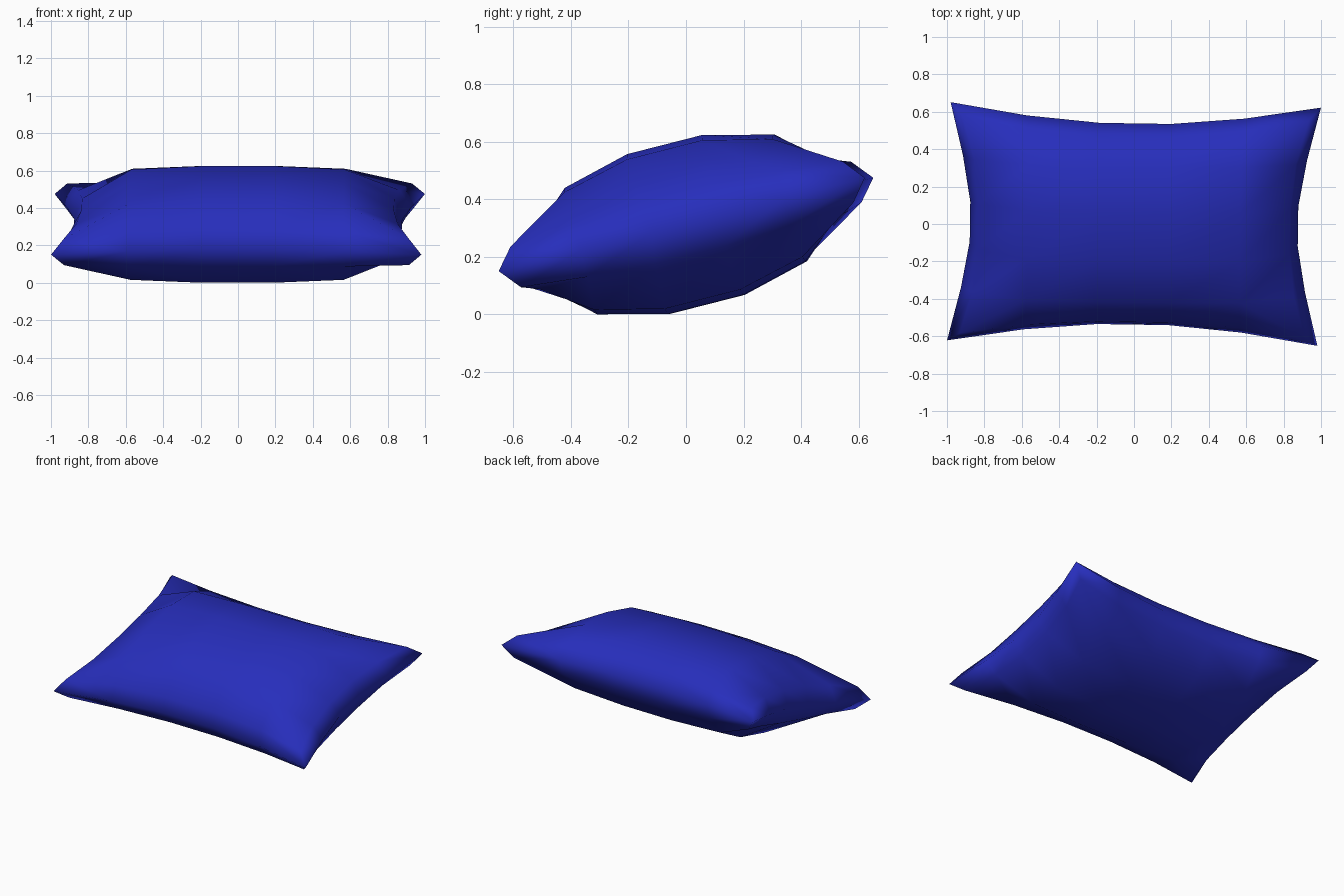
import bpy, bmesh, math
from mathutils import Matrix

if "Cube" in bpy.data.objects:
    bpy.data.objects.remove(bpy.data.objects["Cube"])

# One quarter of the upper cover: [x step][y step] -> (x, y, height)
COVER = [
    [(.19, .135, .287), (.19, .374, .227), (.19, .515, .10)],
    [(.57, .135, .268), (.57, .374, .211), (.575, .54, .095)],
    [(.835, .125, .11), (.86, .365, .095), (.922, .597, .073)],
]
# Seam of the same quarter, keyed by (x step, y step)
SEAM = {(0, 2): (.19, .555), (1, 2): (.58, .59), (2, 2): (.99, .657),
        (2, 1): (.92, .365), (2, 0): (.877, .11)}


def fold(i):
    """Grid index 0..5 -> mirror sign and quarter step."""
    return (1, i - 3) if i > 2 else (-1, 2 - i)


bm = bmesh.new()
grids = {1: {}, -1: {}}
seam = {}
for i in range(6):
    for j in range(6):
        (sx, a), (sy, b) = fold(i), fold(j)
        x, y, h = COVER[a][b]
        for side in grids:
            grids[side][i, j] = bm.verts.new((sx * x, sy * y, side * h))
        if (a, b) in SEAM:
            x, y = SEAM[a, b]
            seam[i, j] = bm.verts.new((sx * x, sy * y, 0))

# Outline walked once around
rim = ([(i, 0) for i in range(5)] + [(5, j) for j in range(5)]
       + [(i, 5) for i in range(5, 0, -1)] + [(0, j) for j in range(5, 0, -1)])

for side, g in grids.items():
    # Cover panels; corners are ridged except one tucked corner per side
    tucked = (0, 4) if side == 1 else (4, 0)
    for i in range(5):
        for j in range(5):
            p, q, r, s = g[i, j], g[i + 1, j], g[i + 1, j + 1], g[i, j + 1]
            if i in (0, 4) and j in (0, 4):
                if (i == j) != ((i, j) == tucked):
                    tris = ((p, q, r), (p, r, s))
                else:
                    tris = ((p, q, s), (q, r, s))
                if (i, j) == tucked:
                    tris = ((p, q, r), (p, r, s))
                for t in tris:
                    bm.faces.new(t)
            else:
                bm.faces.new((p, q, r, s))
    # Strip joining the cover to the seam
    for k, c in enumerate(rim):
        d = rim[(k + 1) % len(rim)]
        bm.faces.new((g[c], g[d], seam[d], seam[c]))

bmesh.ops.recalc_face_normals(bm, faces=bm.faces)
# Lean the cushion back and set it on the ground
lean = math.radians(14.3)
bm.transform(Matrix.Rotation(-.015, 4, 'Z') @ Matrix.Rotation(lean, 4, 'X'))
low = min(v.co.z for v in bm.verts)
bm.transform(Matrix.Translation((0, 0, -low)))
for f in bm.faces:
    f.smooth = True

mesh = bpy.data.meshes.new("pillow")
bm.to_mesh(mesh)
bm.free()
pillow = bpy.data.objects.new("pillow", mesh)
bpy.context.collection.objects.link(pillow)

# Blue cloth
cloth = bpy.data.materials.new("blue_cloth")
cloth.diffuse_color = (.02, .027, .5, 1)
cloth.use_nodes = True
cloth.node_tree.nodes["Principled BSDF"].inputs["Base Color"].default_value = cloth.diffuse_color
mesh.materials.append(cloth)
